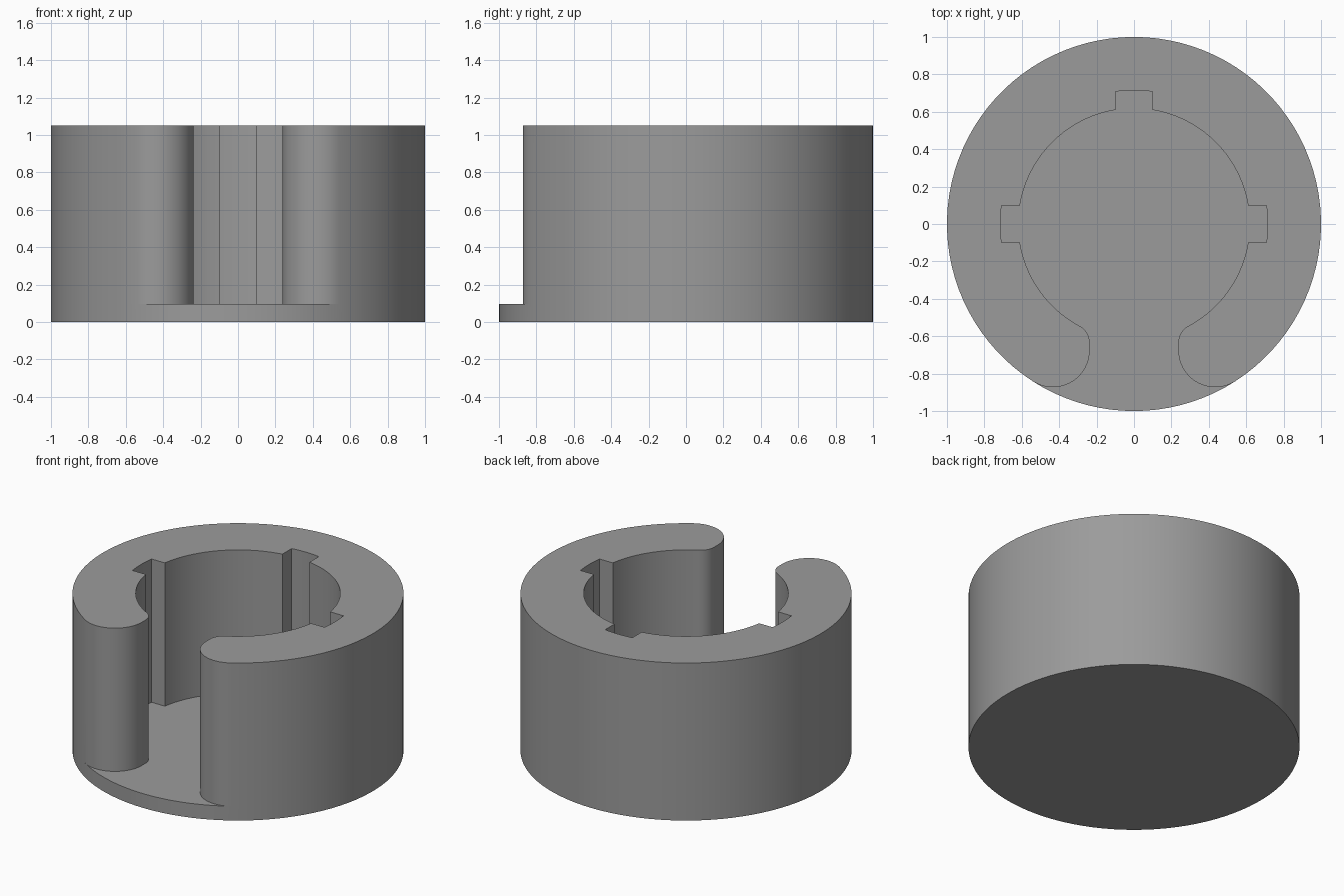
import bpy, bmesh, math
from math import sin, cos, asin, atan2, pi, sqrt

if "Cube" in bpy.data.objects:
    bpy.data.objects.remove(bpy.data.objects["Cube"])

FLOOR, TOP = 0.095, 1.05
BORE, SLOT, HALF = 0.618, 0.715, 0.1   # bore radius, keyway radius, keyway half width
MOUTH = 0.237                          # half width of the front opening
LIP, FIL = 0.197, 0.1                  # outer lip radius, inner lip radius


def arc(cx, cy, r, a, b, n):
    return [(cx + r * cos(a + (b - a) * i / n), cy + r * sin(a + (b - a) * i / n))
            for i in range(n + 1)]


def mirrored(half):
    """Close a right half path with its mirror; the last point lies on x = 0."""
    return half + [(-x, y) for x, y in reversed(half[:-1])]


# Lip circles: the outer one touches the rim, the inner one touches the bore
lx = MOUTH + LIP
ly = -sqrt((1 - LIP) ** 2 - lx ** 2)
fx = MOUTH + FIL
fy = -sqrt((BORE + FIL) ** 2 - fx ** 2)
rim_a, bore_a = atan2(ly, lx), atan2(fy, fx)
k, s = asin(HALF / BORE), asin(HALF / SLOT)

# Right half of the inner outline: lip, bore, side keyway, bore, back keyway
half = arc(lx, ly, LIP, rim_a, -pi, 18)[1:]
half += arc(fx, fy, FIL, pi, bore_a + pi, 8)
half += arc(0, 0, BORE, bore_a, -k, 14)[1:]
half += arc(0, 0, SLOT, -s, s, 4)
half += arc(0, 0, BORE, k, pi / 2 - k, 18)
half += arc(0, 0, SLOT, pi / 2 - s, pi / 2, 2)
inner = mirrored(half)
outer = mirrored(arc(0, 0, 1, rim_a, pi / 2, 40))
front = arc(0, 0, 1, pi - rim_a, 2 * pi + rim_a, 18)[1:-1]   # rim across the opening

bm = bmesh.new()


def ring(points, z):
    return [bm.verts.new((x, y, z)) for x, y in points]


def walls(low, high, closed=False):
    n = len(low)
    for i in range(n if closed else n - 1):
        j = (i + 1) % n
        bm.faces.new((low[i], low[j], high[j], high[i]))


out_low, out_high = ring(outer, FLOOR), ring(outer, TOP)
in_low, in_high = ring(inner, FLOOR), ring(inner, TOP)
front_low = ring(front, FLOOR)
base = ring(outer + front, 0)

walls(base, out_low + front_low, True)                 # base edge
walls(out_low, out_high)                               # outer wall
path_low = [out_low[0]] + in_low + [out_low[-1]]
walls(path_low, [out_high[0]] + in_high + [out_high[-1]])   # lips, bore and keyways
bm.faces.new(out_high + in_high[::-1])                 # top of the wall
bm.faces.new(path_low + front_low)                     # floor
bm.faces.new(base[::-1])                               # underside
bmesh.ops.recalc_face_normals(bm, faces=bm.faces)

mesh = bpy.data.meshes.new("slotted_cup")
bm.to_mesh(mesh)
bm.free()
cup = bpy.data.objects.new("slotted_cup", mesh)
bpy.context.collection.objects.link(cup)

grey = bpy.data.materials.new("mid grey")
grey.diffuse_color = (0.33, 0.33, 0.33, 1)
grey.use_nodes = True
grey.node_tree.nodes["Principled BSDF"].inputs["Base Color"].default_value = grey.diffuse_color
mesh.materials.append(grey)

bpy.context.view_layer.objects.active = cup
cup.select_set(True)
bpy.ops.object.shade_smooth_by_angle(angle=math.radians(30))
